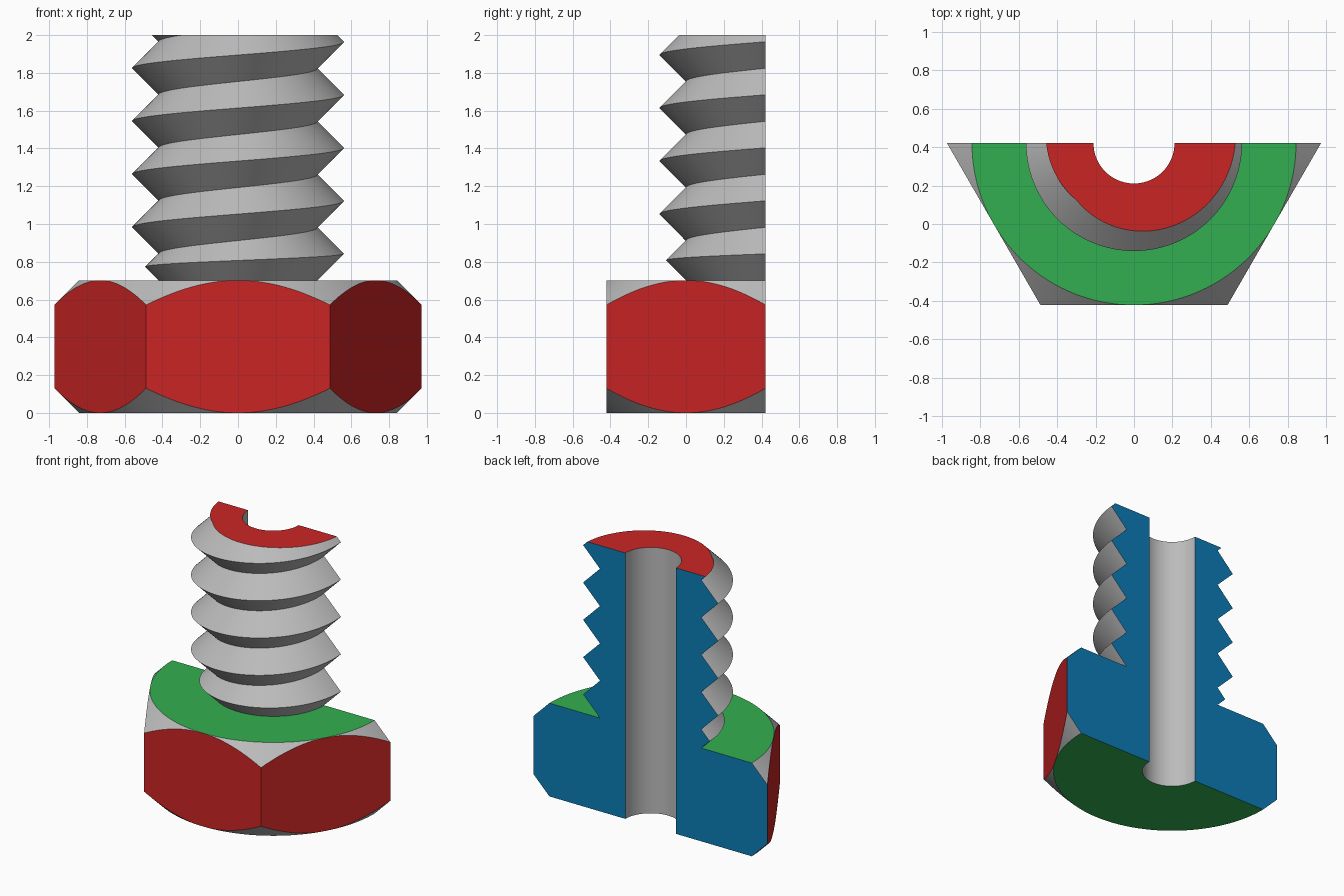
import bpy, bmesh
from math import pi, sin, cos, radians
from mathutils import Vector

if "Cube" in bpy.data.objects:
    bpy.data.objects.remove(bpy.data.objects["Cube"])

U = 2 / 14.25                 # module: every size is a multiple of it
CY = 3 * U                    # bolt axis lies in the cut plane y = CY
SEG = 96                      # columns over the half turn
HEAD, BORE, ROOT, FLAT, TOP = 5 * U, 1.5 * U, 3 * U, 6 * U, 2.0


def material(name, rgb):
    m = bpy.data.materials.new(name)
    m.diffuse_color = (*rgb, 1)
    m.use_nodes = True
    m.node_tree.nodes["Principled BSDF"].inputs["Base Color"].default_value = m.diffuse_color
    return m


MATS = [material("grey", (0.50, 0.50, 0.50)),
        material("red", (0.60, 0.018, 0.018)),
        material("green", (0.032, 0.43, 0.08)),
        material("blue", (0.004, 0.20, 0.47))]
GREY, RED, GREEN, BLUE = range(4)


def half_sweep(name, profile, strips, cut_top=False):
    """Sweep a closed (radius, z) profile, which varies with t = 0..1, over half a turn.
    strips gives the material of each profile edge, None for no face."""
    bm = bmesh.new()
    cols = []
    for i in range(SEG + 1):
        t = i / SEG
        a = pi + pi * t
        cols.append([bm.verts.new((r * cos(a), CY + r * sin(a), z)) for r, z in profile(t)])
    n = len(cols[0])
    for a, b in zip(cols, cols[1:]):
        for k in range(n):
            if strips[k] is not None:
                j = (k + 1) % n
                bm.faces.new((a[k], b[k], b[j], a[j])).material_index = strips[k]
    # section faces
    for col in (cols[0], cols[-1]):
        bm.faces.new(col).material_index = BLUE
    bmesh.ops.remove_doubles(bm, verts=bm.verts[:], dist=1e-5)
    # flat end of the shank
    if cut_top:
        cut = bmesh.ops.bisect_plane(bm, geom=bm.verts[:] + bm.edges[:] + bm.faces[:],
                                     dist=1e-6, plane_co=(0, 0, TOP),
                                     plane_no=(0, 0, 1), clear_outer=True)
        rim = [e for e in cut["geom_cut"] if isinstance(e, bmesh.types.BMEdge) and e.is_boundary]
        for f in bmesh.ops.contextual_create(bm, geom=rim)["faces"]:
            f.material_index = RED
    bmesh.ops.recalc_face_normals(bm, faces=bm.faces[:])
    me = bpy.data.meshes.new(name)
    bm.to_mesh(me)
    bm.free()
    for m in MATS:
        me.materials.append(m)
    ob = bpy.data.objects.new(name, me)
    bpy.context.collection.objects.link(ob)
    bpy.context.view_layer.objects.active = ob
    ob.select_set(True)
    bpy.ops.object.shade_smooth_by_angle(angle=radians(25))
    ob.select_set(False)
    return ob


def head_profile(t):
    """Hexagon outline with 45 degree chamfers above and below."""
    h = FLAT / cos(radians((180 * t) % 60 - 30))
    c = h - FLAT
    return [(BORE, 0), (FLAT, 0), (h, c), (h, HEAD - c), (FLAT, HEAD), (ROOT, HEAD), (BORE, HEAD)]


def shank_profile(t):
    """Helical 45 degree thread with a conical run-out under the first turn."""
    root = (6 + t) * U
    rise = (root - HEAD) / 2
    pts = [(BORE, HEAD), (ROOT, HEAD), (ROOT + rise, HEAD + rise)]
    pts += [(ROOT + (k % 2) * U, root + k * U) for k in range(11)]
    return pts + [(BORE, root + 10 * U)]


half_sweep("hex_head", head_profile, [GREEN, GREY, RED, GREY, GREEN, None, GREY])
half_sweep("threaded_shank", shank_profile, [None] + [GREY] * 12 + [RED, GREY], cut_top=True)
